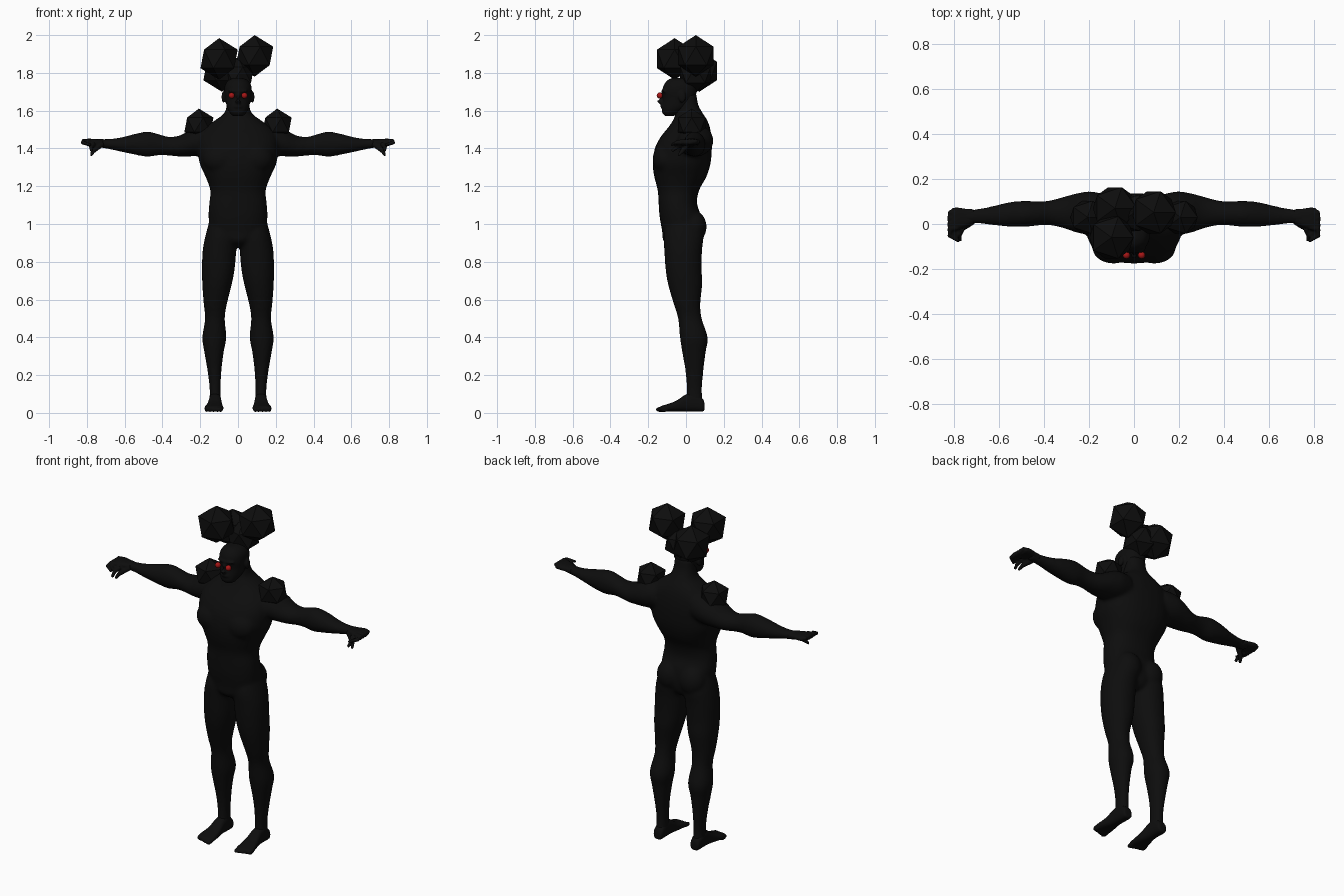
import bpy, bmesh, math
from mathutils import Vector


def material(name, rgb):
    m = bpy.data.materials.new(name)
    m.diffuse_color = (*rgb, 1)
    return m


BLACK = material("soot_black", (0.004, 0.004, 0.004))
RED = material("eye_red", (0.38, 0.008, 0.008))


def bridge(bm, rings):
    """Skin a list of point rings into a closed shell."""
    vs = [[bm.verts.new(p) for p in r] for r in rings]
    n = len(vs[0])
    for a, b in zip(vs, vs[1:]):
        for i in range(n):
            bm.faces.new((a[i], a[(i + 1) % n], b[(i + 1) % n], b[i]))
    bm.faces.new(vs[0][::-1])
    bm.faces.new(vs[-1])


def smooth_rows(rows, steps=4):
    """Spline through the cross-section rows."""
    out = []
    for i in range(len(rows) - 1):
        p0, p1 = rows[max(i - 1, 0)], rows[i]
        p2, p3 = rows[i + 1], rows[min(i + 2, len(rows) - 1)]
        for s in range(steps):
            t = s / steps
            out.append([0.5 * (2 * b + (c - a) * t + (2 * a - 5 * b + 4 * c - d) * t * t
                               + (3 * b - a - 3 * c + d) * t ** 3)
                        for a, b, c, d in zip(p0, p1, p2, p3)])
    return out + [list(rows[-1])]


def loft(bm, axis, rows, power=2.0, side=1, n=28):
    """Rows are (position, low a, high a, low b, high b) along the given axis."""
    rings = []
    for t, a0, a1, b0, b1 in smooth_rows(rows):
        ring = []
        for k in range(n):
            c, s = math.cos(math.tau * k / n), math.sin(math.tau * k / n)
            a = (a0 + a1) / 2 + (a1 - a0) / 2 * math.copysign(abs(c) ** (2 / power), c)
            b = (b0 + b1) / 2 + (b1 - b0) / 2 * math.copysign(abs(s) ** (2 / power), s)
            x, y, z = {'x': (t, a, b), 'y': (a, t, b), 'z': (a, b, t)}[axis]
            ring.append((x * side, y, z))
        rings.append(ring)
    bridge(bm, rings)


def tube(bm, pts, radii, side=1, n=10):
    pts = [Vector((x * side, y, z)) for x, y, z in pts]
    rings = []
    for i, p in enumerate(pts):
        d = pts[min(i + 1, len(pts) - 1)] - pts[max(i - 1, 0)]
        q = d.to_track_quat('Z', 'Y')
        rings.append([p + q @ Vector((radii[i] * math.cos(math.tau * k / n),
                                      radii[i] * math.sin(math.tau * k / n), 0))
                      for k in range(n)])
    bridge(bm, rings)


def ellipsoid(bm, centre, size):
    new = bmesh.ops.create_uvsphere(bm, u_segments=20, v_segments=12, radius=1)['verts']
    bmesh.ops.scale(bm, vec=size, verts=new)
    bmesh.ops.translate(bm, vec=centre, verts=new)


def finish(name, bm, mat=BLACK, voxel=0, smooth=True, relax=4):
    bmesh.ops.recalc_face_normals(bm, faces=bm.faces)
    for f in bm.faces:
        f.smooth = smooth
    me = bpy.data.meshes.new(name)
    bm.to_mesh(me)
    bm.free()
    me.materials.append(mat)
    ob = bpy.data.objects.new(name, me)
    bpy.context.collection.objects.link(ob)
    if voxel:
        r = ob.modifiers.new("fuse", 'REMESH')
        r.mode, r.voxel_size, r.use_smooth_shade = 'VOXEL', voxel, True
        s = ob.modifiers.new("relax", 'SMOOTH')
        s.factor, s.iterations = 0.5, relax
    return ob


# Body: torso, legs and arms fused into one skin
body = bmesh.new()
torso = [(0.88, 0.03, -0.08, 0.05), (0.91, 0.09, -0.12, 0.075), (0.96, 0.145, -0.126, 0.085),
         (1.04, 0.156, -0.14, 0.08), (1.11, 0.152, -0.145, 0.058), (1.18, 0.147, -0.15, 0.07),
         (1.25, 0.172, -0.168, 0.108), (1.32, 0.203, -0.176, 0.13), (1.40, 0.214, -0.165, 0.137),
         (1.46, 0.208, -0.135, 0.135), (1.51, 0.175, -0.095, 0.127), (1.55, 0.12, -0.068, 0.112),
         (1.585, 0.074, -0.055, 0.09), (1.63, 0.06, -0.045, 0.065), (1.69, 0.055, -0.03, 0.055)]
loft(body, 'z', [(z, -w, w, f, b) for z, w, f, b in torso], 2.3)
leg = [(1.02, 0.02, 0.15, -0.10, 0.07), (0.94, 0.004, 0.172, -0.118, 0.092),
       (0.86, 0.009, 0.187, -0.115, 0.085), (0.76, 0.018, 0.191, -0.108, 0.083),
       (0.68, 0.033, 0.189, -0.095, 0.086), (0.58, 0.058, 0.182, -0.066, 0.076),
       (0.50, 0.070, 0.174, -0.042, 0.083), (0.40, 0.062, 0.189, -0.032, 0.115),
       (0.32, 0.076, 0.178, -0.02, 0.104), (0.22, 0.088, 0.161, -0.003, 0.092),
       (0.12, 0.092, 0.150, 0.003, 0.085), (0.04, 0.088, 0.154, -0.005, 0.092)]
arm = [(0.12, -0.04, 0.13, 0.0 + 1.37, 1.53), (0.19, -0.048, 0.145, 1.36, 1.525),
       (0.25, -0.04, 0.138, 1.358, 1.50), (0.31, -0.02, 0.122, 1.357, 1.468),
       (0.37, -0.006, 0.106, 1.363, 1.462), (0.42, -0.006, 0.10, 1.364, 1.476),
       (0.48, -0.012, 0.103, 1.356, 1.489), (0.55, -0.012, 0.098, 1.368, 1.476),
       (0.62, -0.006, 0.082, 1.383, 1.458), (0.69, 0.002, 0.068, 1.398, 1.45),
       (0.76, 0.0, 0.062, 1.408, 1.452)]
for side in (-1, 1):
    loft(body, 'z', leg, 2.1, side)
    loft(body, 'x', arm, 2.0, side)
    ellipsoid(body, (side * 0.075, 0.04, 0.985), (0.075, 0.07, 0.085))     # buttock
    ellipsoid(body, (side * 0.092, -0.105, 1.345), (0.095, 0.072, 0.08))   # chest muscle
finish("body", body, voxel=0.011, relax=3)

# Feet with toes
foot = [(0.098, 0.10, 0.143, 0.015, 0.05), (0.088, 0.092, 0.15, 0.007, 0.075),
        (0.045, 0.089, 0.153, 0.007, 0.105), (0.0, 0.088, 0.155, 0.008, 0.098),
        (-0.05, 0.082, 0.165, 0.008, 0.065), (-0.10, 0.077, 0.177, 0.008, 0.046),
        (-0.13, 0.078, 0.176, 0.008, 0.037), (-0.14, 0.085, 0.168, 0.012, 0.03)]
# Hands with curled fingers and a hanging thumb
palm = [(0.715, 0.002, 0.066, 1.405, 1.447), (0.75, -0.012, 0.068, 1.414, 1.449),
        (0.79, -0.022, 0.074, 1.417, 1.452), (0.812, -0.018, 0.070, 1.419, 1.449)]
for side, label in ((-1, "right"), (1, "left")):
    bm = bmesh.new()
    loft(bm, 'y', foot, 2.6, side)
    for i in range(5):
        ellipsoid(bm, (side * (0.092 + i * 0.0185), -0.137 + i * 0.006, 0.018),
                  (0.013 - i * 0.0008, 0.024, 0.013))
    finish(label + "_foot", bm, voxel=0.006, relax=2)

    bm = bmesh.new()
    loft(bm, 'x', palm, 2.5, side)
    for i in range(4):
        y = 0.056 - i * 0.024
        tube(bm, [(0.785, y, 1.435), (0.82, y - 0.005, 1.439),
                  (0.822, y - 0.035, 1.431), (0.79 - 0.004 * i, y - 0.062, 1.418)],
             [0.012, 0.012, 0.011, 0.007], side)
    tube(bm, [(0.715, 0.012, 1.424), (0.745, -0.005, 1.405), (0.768, -0.022, 1.384),
              (0.778, -0.04, 1.362)], [0.013, 0.015, 0.012, 0.007], side)
    tube(bm, [(0.765, -0.018, 1.424), (0.778, -0.05, 1.406), (0.775, -0.075, 1.385)],
         [0.013, 0.011, 0.008], side)
    finish(label + "_hand", bm, voxel=0.005, relax=2)

# Head with nose, lips, brow and ears
head = bmesh.new()
skull = [(1.572, 0.028, -0.112, -0.065), (1.59, 0.045, -0.126, -0.03),
         (1.62, 0.059, -0.127, 0.015), (1.66, 0.067, -0.122, 0.045),
         (1.70, 0.073, -0.125, 0.056), (1.735, 0.069, -0.118, 0.052),
         (1.762, 0.05, -0.097, 0.03), (1.774, 0.02, -0.07, -0.01)]
loft(head, 'z', [(z, -w, w, f, b) for z, w, f, b in skull], 2.2)
tube(head, [(0, -0.118, 1.70), (0, -0.130, 1.675), (0, -0.142, 1.651), (0, -0.128, 1.641)],
     [0.008, 0.011, 0.014, 0.012])
ellipsoid(head, (0, -0.123, 1.622), (0.025, 0.013, 0.009))
ellipsoid(head, (0, -0.112, 1.703), (0.055, 0.02, 0.01))
for side in (-1, 1):
    ellipsoid(head, (side * 0.077, -0.02, 1.672), (0.010, 0.02, 0.03))
finish("head", head, voxel=0.006, relax=2)

# Eyes
for side, label in ((-1, "right"), (1, "left")):
    bm = bmesh.new()
    ellipsoid(bm, (side * 0.034, -0.139, 1.68), (0.016, 0.016, 0.016))
    finish(label + "_eye", bm, RED)

# Faceted hair buns and shoulder studs
balls = [("hair_bun_right", (-0.1, -0.06, 1.874), 0.11),
         ("hair_bun_left", (0.088, 0.052, 1.89), 0.11),
         ("hair_bun_back", (-0.085, 0.07, 1.81), 0.11),
         ("hair_bun_base", (0.0, 0.05, 1.79), 0.095),
         ("shoulder_stud_right", (-0.207, 0.03, 1.525), 0.086),
         ("shoulder_stud_left", (0.207, 0.03, 1.525), 0.086)]
for name, centre, radius in balls:
    bm = bmesh.new()
    bmesh.ops.create_icosphere(bm, subdivisions=1, radius=radius)
    bmesh.ops.translate(bm, vec=centre, verts=bm.verts)
    finish(name, bm, smooth=False)
